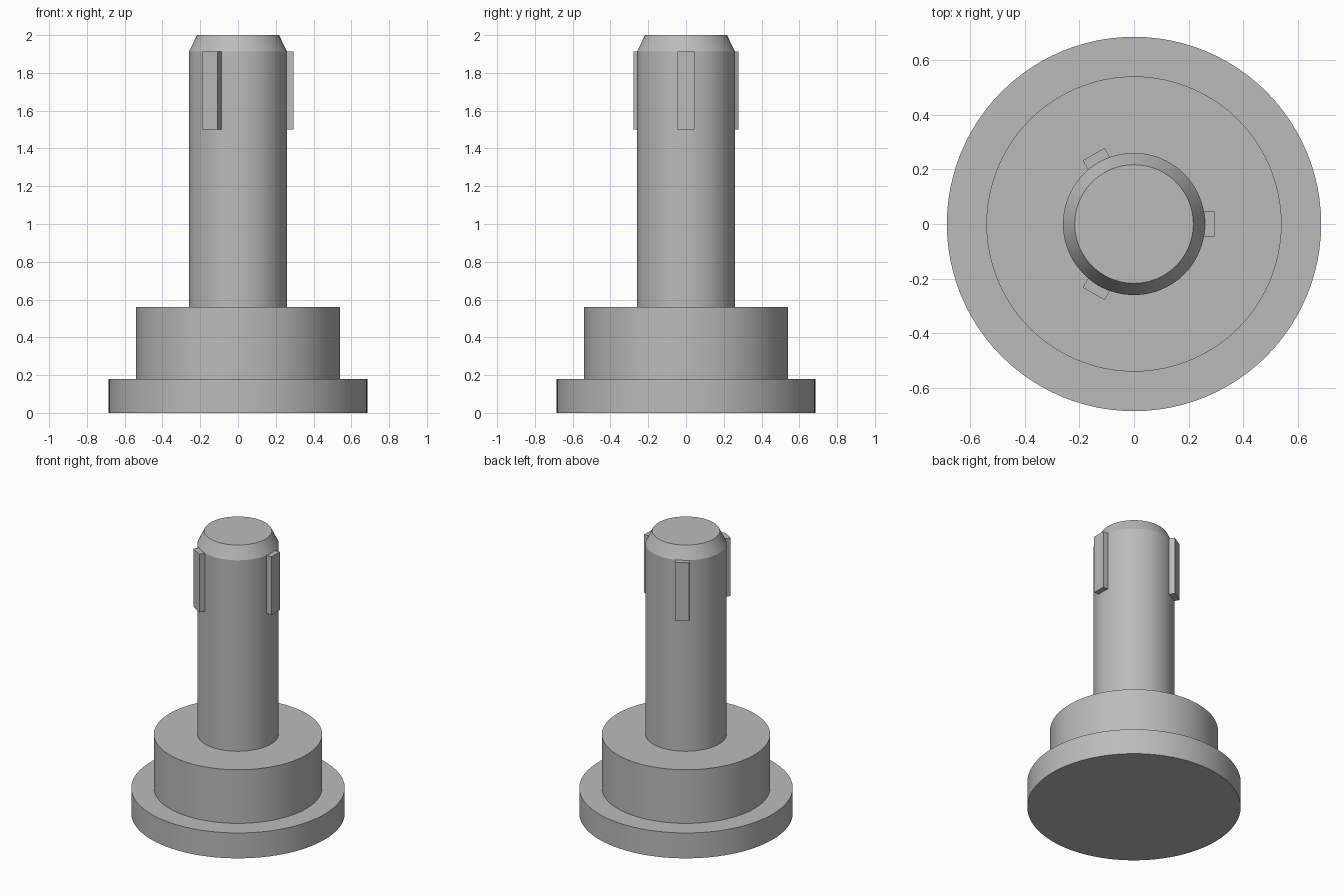
import bpy
import bmesh
from math import cos, sin, tau, radians
from mathutils import Matrix

cube = bpy.data.objects.get("Cube")
if cube:
    bpy.data.objects.remove(cube, do_unlink=True)

GREY = (0.5, 0.5, 0.5, 1.0)
material = bpy.data.materials.new("plain grey")
material.use_nodes = True
material.diffuse_color = GREY
material.node_tree.nodes["Principled BSDF"].inputs["Base Color"].default_value = GREY


def add_object(name, bm):
    bmesh.ops.recalc_face_normals(bm, faces=bm.faces)
    mesh = bpy.data.meshes.new(name)
    bm.to_mesh(mesh)
    bm.free()
    mesh.materials.append(material)
    obj = bpy.data.objects.new(name, mesh)
    bpy.context.collection.objects.link(obj)
    return obj


def lathe(name, profile, sides=96):
    """Turn a profile of (radius, height) points into a closed round solid."""
    bm = bmesh.new()
    rings = [[bm.verts.new((r * cos(tau * i / sides), r * sin(tau * i / sides), z))
              for i in range(sides)] for r, z in profile]
    for low, high in zip(rings, rings[1:]):
        for i in range(sides):
            j = (i + 1) % sides
            bm.faces.new((low[i], low[j], high[j], high[i]))
    bm.faces.new(rings[0])
    bm.faces.new(rings[-1])
    obj = add_object(name, bm)
    bpy.ops.object.select_all(action="DESELECT")
    obj.select_set(True)
    bpy.context.view_layer.objects.active = obj
    bpy.ops.object.shade_smooth_by_angle(angle=radians(20))
    return obj


def key(name, angle, inner=0.22, outer=0.295, width=0.092, bottom=1.5, top=1.912):
    """Flat-sided rib standing out from the shaft at the given angle."""
    bm = bmesh.new()
    place = (Matrix.Rotation(angle, 4, "Z")
             @ Matrix.Translation(((inner + outer) / 2, 0, (bottom + top) / 2))
             @ Matrix.Diagonal((outer - inner, width, top - bottom, 1)))
    bmesh.ops.create_cube(bm, size=1, matrix=place)
    return add_object(name, bm)


# Stepped base and chamfered shaft in one turned body
lathe("stepped_shaft", [(0.685, 0), (0.685, 0.18), (0.54, 0.18), (0.54, 0.56),
                        (0.26, 0.56), (0.26, 1.912), (0.217, 2.0)])

# Three keys evenly spaced around the shaft
for n, side in enumerate(("left", "back_right", "front_right")):
    key(side + "_key", n * tau / 3)
